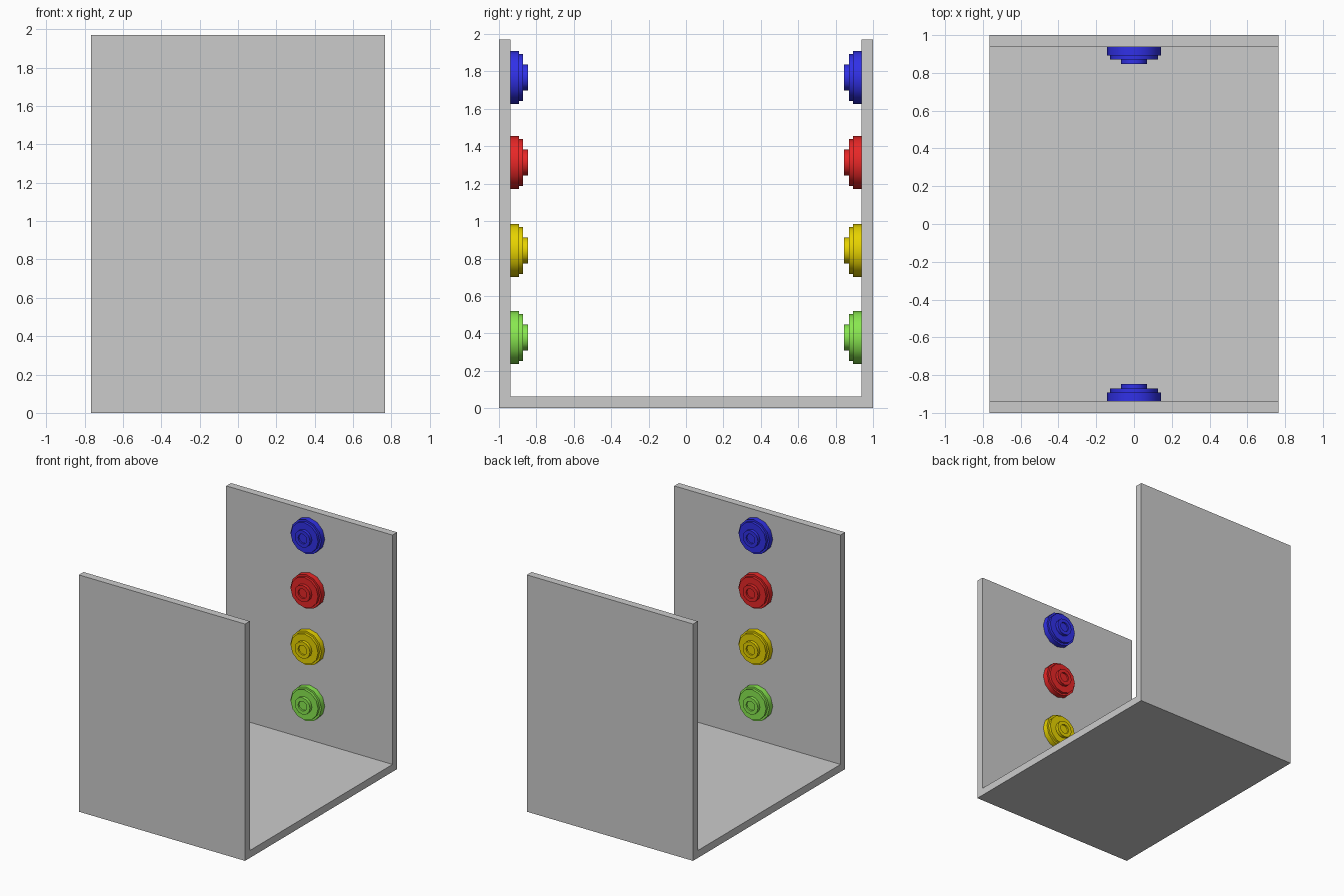
import bpy, bmesh, math

if "Cube" in bpy.data.objects:
    bpy.data.objects.remove(bpy.data.objects["Cube"])

# Shell: U-shaped profile in YZ, extruded along X
W, H, T = 0.765, 1.97, 0.062
profile = [(-1, 0), (1, 0), (1, H), (1 - T, H), (1 - T, T), (T - 1, T), (T - 1, H), (-1, H)]
bm = bmesh.new()
face = bm.faces.new([bm.verts.new((-W, y, z)) for y, z in profile])
ext = bmesh.ops.extrude_face_region(bm, geom=[face])
bmesh.ops.translate(bm, vec=(2 * W, 0, 0),
                    verts=[v for v in ext["geom"] if isinstance(v, bmesh.types.BMVert)])
bmesh.ops.recalc_face_normals(bm, faces=bm.faces)
mesh = bpy.data.meshes.new("channel_shell")
bm.to_mesh(mesh)
bm.free()
bpy.context.collection.objects.link(bpy.data.objects.new("channel_shell", mesh))

# Stepped button: (radius, depth from the wall), with a dished centre
STEPS = [(0.142, 0), (0.142, 0.045), (0.126, 0.045), (0.126, 0.066), (0.07, 0.066),
         (0.07, 0.092), (0.04, 0.092), (0.04, 0.078)]
SIDES = 12


def button(name, z, side, mat):
    bm = bmesh.new()
    rings = []
    for r, d in STEPS:
        rings.append([bm.verts.new((r * math.cos(a), side * (1 - T - d), z + r * math.sin(a)))
                      for a in (2 * math.pi * i / SIDES for i in range(SIDES))])
    for lo, hi in zip(rings, rings[1:]):
        for i in range(SIDES):
            j = (i + 1) % SIDES
            bm.faces.new((lo[i], lo[j], hi[j], hi[i]))
    bm.faces.new(rings[0])
    bm.faces.new(rings[-1])
    bmesh.ops.recalc_face_normals(bm, faces=bm.faces)
    me = bpy.data.meshes.new(name)
    bm.to_mesh(me)
    bm.free()
    me.materials.append(mat)
    ob = bpy.data.objects.new(name, me)
    bpy.context.collection.objects.link(ob)
    bpy.ops.object.select_all(action='DESELECT')
    ob.select_set(True)
    bpy.context.view_layer.objects.active = ob
    bpy.ops.object.shade_smooth_by_angle(angle=math.radians(40))


# Four coloured buttons on each inner wall
for colour, z, rgb in [("blue", 1.768, (0.03, 0.03, 0.8)), ("red", 1.313, (0.8, 0.02, 0.02)),
                       ("yellow", 0.843, (0.8, 0.65, 0.0)), ("green", 0.378, (0.25, 0.8, 0.08))]:
    mat = bpy.data.materials.new(colour)
    mat.diffuse_color = (*rgb, 1)
    mat.use_nodes = True
    mat.node_tree.nodes["Principled BSDF"].inputs["Base Color"].default_value = mat.diffuse_color
    for side, label in ((-1, "front"), (1, "back")):
        button(f"{colour}_button_{label}", z, side, mat)
